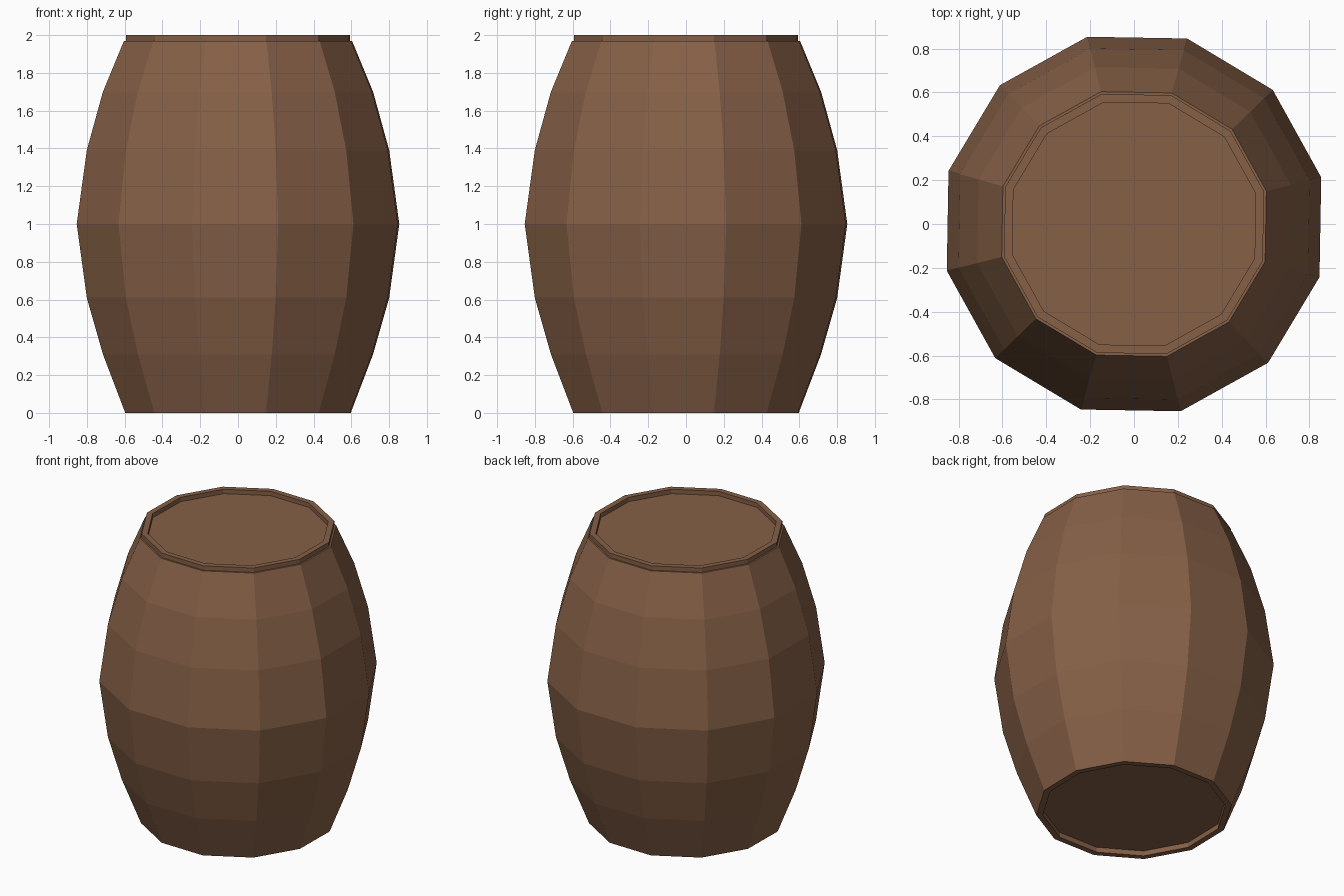
import bpy, bmesh, math

if "Cube" in bpy.data.objects:
    bpy.data.objects.remove(bpy.data.objects["Cube"])

SIDES = 12
TURN = math.radians(14)

wood = bpy.data.materials.new("brown wood")
wood.diffuse_color = (0.238, 0.117, 0.062, 1)
wood.use_nodes = True
wood.node_tree.nodes["Principled BSDF"].inputs["Base Color"].default_value = wood.diffuse_color


def lathe(name, profile, closed=False):
    """Turn (radius, z) points into a 12-sided flat-shaded shell."""
    bm = bmesh.new()
    rings = []
    for r, z in profile:
        rings.append([bm.verts.new((r * math.cos(TURN + i * math.tau / SIDES),
                                    r * math.sin(TURN + i * math.tau / SIDES), z))
                      for i in range(SIDES)])
    pairs = list(zip(rings, rings[1:]))
    if closed:
        pairs.append((rings[-1], rings[0]))
    else:
        bm.faces.new(rings[0])
        bm.faces.new(rings[-1])
    for a, b in pairs:
        for i in range(SIDES):
            j = (i + 1) % SIDES
            bm.faces.new((a[i], a[j], b[j], b[i]))
    bmesh.ops.recalc_face_normals(bm, faces=bm.faces)
    mesh = bpy.data.meshes.new(name)
    bm.to_mesh(mesh)
    bm.free()
    mesh.materials.append(wood)
    obj = bpy.data.objects.new(name, mesh)
    bpy.context.collection.objects.link(obj)
    return obj


# Bulging body: recessed bottom, curved staves, step and recessed lid at the top
lathe("barrel_body", [
    (0.575, 0.035), (0.575, 0.0),
    (0.615, 0.0), (0.737, 0.31), (0.825, 0.61), (0.88, 1.0),
    (0.825, 1.39), (0.737, 1.70), (0.622, 1.97),
    (0.60, 1.97), (0.57, 1.97),
])

# Raised rim around the lid
lathe("top_rim", [(0.572, 1.965), (0.611, 1.965), (0.611, 2.0), (0.572, 2.0)], closed=True)
